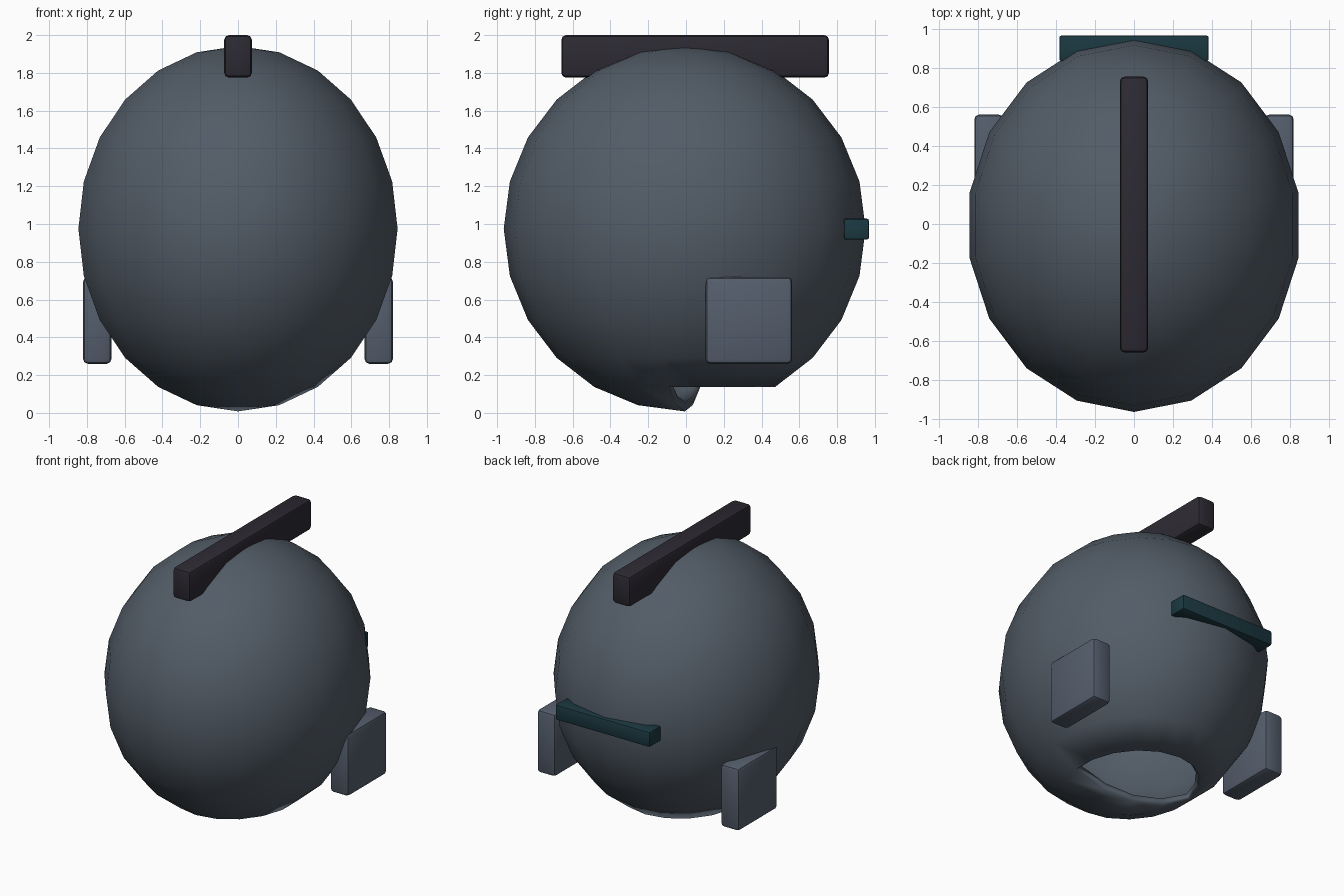
import bpy, bmesh, math

if "Cube" in bpy.data.objects:
    bpy.data.objects.remove(bpy.data.objects["Cube"])


def material(name, rgb):
    m = bpy.data.materials.new(name)
    m.diffuse_color = (*rgb, 1)
    m.use_nodes = True
    m.node_tree.nodes["Principled BSDF"].inputs["Base Color"].default_value = m.diffuse_color
    return m


SHELL = material("slate grey", (0.085, 0.107, 0.135))
PAD = material("blue slate", (0.090, 0.112, 0.152))
CREST = material("dark plum", (0.026, 0.023, 0.032))
BAND = material("dark teal", (0.011, 0.040, 0.053))


def add_object(name, bm, mat, location=(0, 0, 0)):
    mesh = bpy.data.meshes.new(name)
    bm.to_mesh(mesh)
    bm.free()
    obj = bpy.data.objects.new(name, mesh)
    obj.location = location
    mesh.materials.append(mat)
    bpy.context.collection.objects.link(obj)
    return obj


def shade(obj, degrees):
    bpy.ops.object.select_all(action='DESELECT')
    obj.select_set(True)
    bpy.context.view_layer.objects.active = obj
    bpy.ops.object.shade_smooth_by_angle(angle=math.radians(degrees))


def rounded_box(name, low, high, bevel, mat):
    bm = bmesh.new()
    bmesh.ops.create_cube(bm, size=1)
    bmesh.ops.scale(bm, vec=[h - l for l, h in zip(low, high)], verts=bm.verts)
    bmesh.ops.bevel(bm, geom=bm.edges[:], offset=bevel, segments=2,
                    profile=0.5, affect='EDGES')
    obj = add_object(name, bm, mat, [(l + h) / 2 for l, h in zip(low, high)])
    shade(obj, 30)
    return obj


# Shell: stretched sphere with a half-disc neck opening low at the back
bm = bmesh.new()
bmesh.ops.create_uvsphere(bm, u_segments=18, v_segments=12, radius=1)


def in_opening(face):
    c = face.calc_center_median()
    polar_cap = c.z < -math.cos(math.radians(30))
    return polar_cap and (c.y > 0.01 or (abs(c.y) <= 0.01 and c.x > 0))


bmesh.ops.delete(bm, geom=[f for f in bm.faces if in_opening(f)], context='FACES')
bmesh.ops.scale(bm, vec=(0.858, 0.958, 0.967), verts=bm.verts)
shell = add_object("helmet_shell", bm, SHELL, (0, -0.007, 0.975))
wall = shell.modifiers.new("wall", 'SOLIDIFY')
wall.thickness = 0.05
wall.offset = -1
shade(shell, 35)

# Crest along the crown
rounded_box("crest", (-0.073, -0.66, 1.775), (0.073, 0.757, 2.0), 0.025, CREST)

# Band across the back
rounded_box("back_band", (-0.383, 0.837, 0.918), (0.383, 0.968, 1.028), 0.01, BAND)

# Side pads
for label, s in (("left", -1), ("right", 1)):
    xs = sorted((s * 0.67, s * 0.82))
    rounded_box(label + "_side_pad", (xs[0], 0.103, 0.26), (xs[1], 0.562, 0.72),
                0.025, PAD)
